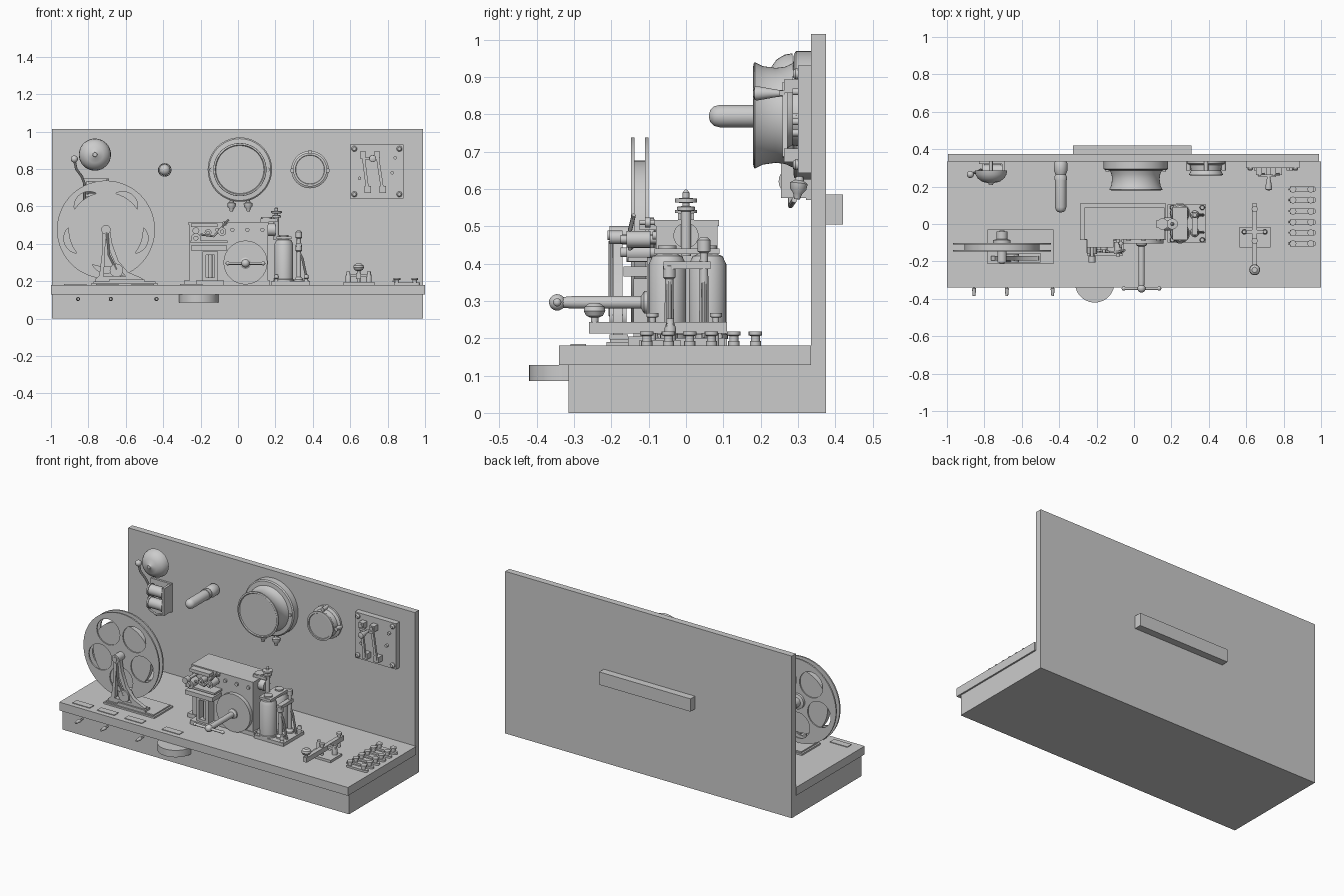
import bpy, math
from mathutils import Vector

def finish(ob, angle=35):
    bpy.ops.object.select_all(action='DESELECT')
    ob.select_set(True)
    bpy.context.view_layer.objects.active = ob
    bpy.ops.object.shade_smooth_by_angle(angle=math.radians(angle))
    return ob

def mesh_object(name, verts, faces):
    me = bpy.data.meshes.new(name)
    me.from_pydata(verts, [], faces)
    me.update()
    ob = bpy.data.objects.new(name, me)
    bpy.context.collection.objects.link(ob)
    return ob

def box(name, x0, x1, y0, y1, z0, z1):
    v = [(x, y, z) for x in (x0, x1) for y in (y0, y1) for z in (z0, z1)]
    f = [(0, 1, 3, 2), (4, 6, 7, 5), (0, 4, 5, 1), (2, 3, 7, 6), (0, 2, 6, 4), (1, 5, 7, 3)]
    return mesh_object(name, v, f)

def lathe(name, start, axis, profile, n=32):
    """Turned part: profile is (radius, distance along axis), closed by end caps."""
    q = Vector((0, 0, 1)).rotation_difference(Vector(axis).normalized())
    o = Vector(start)
    v = [o + q @ Vector((r * math.cos(2 * math.pi * i / n), r * math.sin(2 * math.pi * i / n), t))
         for r, t in profile for i in range(n)]
    f = [tuple(range(n))[::-1], tuple(range(n * (len(profile) - 1), n * len(profile)))]
    for k in range(len(profile) - 1):
        for i in range(n):
            j = (i + 1) % n
            f.append((k * n + i, k * n + j, (k + 1) * n + j, (k + 1) * n + i))
    return finish(mesh_object(name, v, f))

def rod(name, a, b, r, n=20):
    d = Vector(b) - Vector(a)
    return lathe(name, a, d, [(r, 0), (r, d.length)], n)

def ball(name, c, r, n=20, squash=1):
    prof = [(r * math.sin(math.pi * k / 10) + 1e-4, -r * squash * math.cos(math.pi * k / 10)) for k in range(11)]
    return lathe(name, c, (0, 0, 1), prof, n)

def to_mesh(ob):
    bpy.ops.object.select_all(action='DESELECT')
    ob.select_set(True)
    bpy.context.view_layer.objects.active = ob
    bpy.ops.object.convert(target='MESH')
    return finish(bpy.context.object)

def curve(name, dims, loops, closed):
    cu = bpy.data.curves.new(name, 'CURVE')
    cu.dimensions = dims
    for pts in loops:
        s = cu.splines.new('POLY')
        s.points.add(len(pts) - 1)
        for p, c in zip(s.points, pts):
            p.co = (c[0], c[1], c[2] if len(c) > 2 else 0, 1)
        s.use_cyclic_u = closed
    ob = bpy.data.objects.new(name, cu)
    bpy.context.collection.objects.link(ob)
    return ob

def plate(name, loops, y0, y1):
    """Upright plate cut from x-z outlines; later loops are holes."""
    ob = curve(name, '2D', loops, True)
    ob.data.fill_mode = 'BOTH'
    ob.data.extrude = (y1 - y0) / 2
    ob.location.y = (y0 + y1) / 2
    ob.rotation_euler.x = math.pi / 2
    return to_mesh(ob)

def wire(name, pts, r):
    ob = curve(name, '3D', [pts], False)
    ob.data.bevel_depth = r
    ob.data.bevel_resolution = 3
    ob.data.use_fill_caps = True
    return to_mesh(ob)

def circle(x, z, r, n=48):
    return [(x + r * math.cos(2 * math.pi * i / n), z + r * math.sin(2 * math.pi * i / n)) for i in range(n)]

# Desk and wall board
box("base_box", -.995, .99, -.315, .335, 0, .13)
box("table_top", -1, 1, -.34, .335, .128, .18)
box("wall_board", -.995, .99, .335, .375, 0, 1.015)
box("rear_cleat", -.325, .307, .375, .42, .505, .585)
tray = [(-.21 + .105 * math.cos(a), -.315 + .105 * math.sin(a)) for a in [math.pi * (1 + i / 24) for i in range(25)]]
n = len(tray)
finish(mesh_object("half_round_tray", [(x, y, z) for z in (.085, .128) for x, y in tray],
       [tuple(range(n))[::-1], tuple(range(n, 2 * n))] +
       [(i, (i + 1) % n, (i + 1) % n + n, i + n) for i in range(n)]))
for x in (-.855, -.68, -.435):
    lathe("front_pull", (x, -.31, .105), (0, -1, 0), [(.005, 0), (.005, .03), (.011, .035), (.007, .075)], 16)
for x in (-.87, -.70, -.51, -.25):
    box("blank_plate", x - .06, x + .06, -.31, -.268, .18, .184)

# Tape reel and its stand
RX, RZ = -.706, .476
holes = [circle(RX + .153 * math.cos(a), RZ + .153 * math.sin(a), .08, 32)
         for a in [math.radians(-90 + 72 * k) for k in range(5)]]
for y in (-.147, -.110):
    plate("reel_flange", [circle(RX, RZ, .262, 72)] + holes, y, y + .009)
rod("tape_roll", (RX, -.14, RZ), (RX, -.108, RZ), .2, 64)
rod("reel_axle", (RX, -.21, RZ), (RX, -.035, RZ), .013)
lathe("reel_hub", (RX, -.101, RZ), (0, 1, 0), [(.047, 0), (.047, .015), (.03, .02), (.03, .06)])
rod("axle_bearing", (RX, -.205, RZ), (RX, -.147, RZ), .025)
box("reel_stand_foot", -.783, -.43, -.213, -.03, .18, .19)
box("reel_stand_plinth", -.772, -.441, -.204, -.039, .19, .198)
plate("reel_stand_frame", [[(-.765, .195), (-.765, .21), (-.742, .23), (-.728, .34), (-.724, .49), (-.688, .49),
      (-.672, .40), (-.64, .31), (-.59, .25), (-.51, .215), (-.505, .195)],
      [(-.708, .43), (-.712, .33), (-.718, .225), (-.60, .225), (-.655, .29), (-.69, .37)]], -.195, -.17)
box("reel_stand_sole", -.69, -.5, -.205, -.155, .197, .21)
rod("brake_roller", (-.65, -.205, .258), (-.65, -.16, .258), .036)
wire("brake_arm", [(-.65, -.2, .26), (-.69, -.2, .34), (-.70, -.2, .46)], .007)

# Register: clockwork case
box("case_base", -.29, .17, -.085, .11, .18, .205)
box("register_case", -.26, .16, -.08, .085, .205, .505)
box("case_lid", -.264, .164, -.084, .089, .5, .517)
rod("dial_disc", (.04, -.08, .3), (.04, -.105, .3), .117, 64)
lathe("winding_shaft", (.04, -.1, .296), (0, -1, 0), [(.03, 0), (.03, .012), (.017, .02), (.017, .2), (.014, .235)])
ball("winding_hub", (.04, -.345, .296), .022)
rod("winding_bar", (-.055, -.345, .296), (.135, -.345, .296), .008)
for x in (-.055, .135):
    ball("winding_tip", (x, -.345, .296), .011, 12)
for x in (-.11, -.03, .05, .13):
    rod("case_screw", (x, -.08, .475), (x, -.09, .475), .011, 16)

# Register: paper guide and rollers
plate("guide_column", [[(-.19, .2), (-.19, .36), (-.108, .36), (-.108, .2)],
      [(-.172, .22), (-.172, .34), (-.126, .34), (-.126, .22)]], -.14, -.085)
rod("guide_spindle", (-.149, -.11, .21), (-.149, -.11, .36), .012)
box("guide_foot", -.225, -.075, -.155, -.08, .18, .205)
box("guide_shelf", -.25, -.06, -.168, -.08, .365, .392)
box("paper_rail", -.255, -.055, -.155, -.08, .405, .417)
box("upper_rail", -.25, -.11, -.125, -.08, .49, .51)
for x, z, r, y in ((-.225, .43, .026, -.17), (-.085, .465, .022, -.17), (-.16, .46, .018, -.15), (-.07, .51, .013, -.12)):
    lathe("paper_roller", (x, -.08, z), (0, -1, 0),
          [(r * .5, 0), (r * .5, .015), (r, .015), (r, -y - .09), (r * .5, -y - .09), (r * .5, -y - .075)])
rod("roller_knob", (-.225, -.17, .47), (-.225, -.205, .47), .018)
rod("knob_stem", (-.225, -.08, .47), (-.225, -.19, .47), .009)
wire("pressure_lever", [(-.2, -.14, .45), (-.13, -.15, .44), (-.085, -.15, .49), (-.05, -.14, .53)], .006)

# Register: electromagnets, posts and armature adjuster
box("coil_base", .18, .385, -.1, .105, .18, .2)
for y in (-.05, .058):
    lathe("magnet_coil", (.245, y, .198), (0, 0, 1),
          [(.054, 0), (.054, .012), (.05, .014), (.05, .2), (.04, .222), (.025, .228), (.025, .25)])
for y, h in ((-.045, .40), (.048, .47)):
    lathe("terminal_post", (.325, y, .198), (0, 0, 1), [(.024, 0), (.024, .012), (.013, .025), (.011, h - .24),
          (.017, h - .235), (.017, h - .205), (.01, h - .198)], 20)
    wire("post_brace", [(.325, y, .36), (.345, y, .32), (.37, y, .2)], .007)
box("armature_bar", .205, .285, -.085, .09, .425, .44)
box("post_bridge", .31, .34, -.06, .065, .385, .405)
for x in (.205, .365):
    for y in (-.085, .088):
        lathe("base_terminal", (x, y, .2), (0, 0, 1), [(.012, 0), (.008, .012), (.014, .016), (.01, .035)], 16)
box("adjuster_bracket", .12, .21, -.022, .022, .517, .535)
rod("adjuster_disc", (.152, 0, .535), (.152, 0, .543), .03)
lathe("adjuster_post", (.205, 0, .42), (0, 0, 1), [(.014, 0), (.014, .12), (.024, .122), (.024, .132), (.01, .134),
      (.01, .142), (.029, .144), (.029, .154), (.009, .156), (.009, .17), (.003, .178)])
rod("pivot_boss", (.15, 0, .475), (.2, 0, .475), .034)

# Telegraph key
KX = .645
box("key_base", .565, .73, -.125, -.015, .18, .195)
box("key_lever", KX - .013, KX + .013, -.26, .11, .213, .243)
box("key_yoke", .58, .71, -.052, -.033, .222, .24)
for s in (-1, 1):
    lathe("yoke_post", (KX + s * .055, -.042, .193), (0, 0, 1), [(.015, 0), (.015, .035), (.01, .05), (.01, .06)], 16)
lathe("key_knob", (KX, -.245, .243), (0, 0, 1), [(.01, 0), (.01, .012), (.022, .017), (.029, .03), (.026, .042), (.014, .051)])
for y in (.08, -.09):
    lathe("key_screw", (KX, y, .18), (0, 0, 1), [(.009, 0), (.009, .075), (.016, .077), (.016, .088)], 16)

# Terminal rows on the right of the table
for y in (-.105, -.047, .01, .068, .128, .186):
    box("terminal_strip", .835, .96, y - .015, y + .015, .18, .192)
    rod("strip_end", (.958, y, .18), (.958, y, .192), .015)
    for x in (.85, .945):
        lathe("binding_screw", (x, y, .19), (0, 0, 1), [(.012, 0), (.012, .016), (.018, .018), (.018, .028)], 16)
    rod("strip_pin", (.825, y, .2), (.85, y, .2), .005, 12)

# Wall bell with hammer and coils
lathe("bell_gong", (-.765, .285, .877), (0, -1, 0), [(.08, 0), (.086, 0), (.083, .02), (.07, .042), (.045, .06), (.015, .066), (.013, .068), (.011, .076)])
rod("gong_post", (-.765, .335, .877), (-.765, .22, .877), .01)
ball("bell_hammer", (-.875, .265, .853), .019)
wire("hammer_arm", [(-.875, .265, .85), (-.865, .27, .80), (-.835, .28, .76), (-.82, .29, .72), (-.82, .29, .60)], .007)
for z in (.70, .62):
    rod("bell_coil", (-.81, .285, z), (-.705, .285, z), .032)
    for x in (-.81, -.715):
        rod("coil_flange", (x, .285, z), (x + .01, .285, z), .037)
box("bell_yoke", -.705, -.69, .255, .335, .575, .745)
box("bell_backplate", -.83, -.69, .322, .335, .57, .75)
wire("bell_spring", [(-.82, .29, .62), (-.81, .28, .575), (-.76, .28, .555), (-.71, .29, .57)], .007)

# Wall lamp
LX, LZ = -.392, .795
lathe("lamp_socket", (LX, .335, LZ), (0, -1, 0), [(.03, 0), (.036, .01), (.036, .05), (.028, .07), (.034, .085), (.034, .1)])
lathe("lamp_bulb", (LX, .24, LZ), (0, -1, 0), [(.03, 0), (.03, .15), (.026, .165), (.016, .175), (.002, .179)])

# Large wall sounder
lathe("sounder_body", (.01, .335, .797), (0, -1, 0), [(.172, 0), (.172, .04), (.165, .046), (.14, .048), (.13, .07),
      (.127, .095), (.132, .13), (.142, .15), (.141, .153), (.132, .155), (.128, .149), (.001, .149)], 64)
for s in (-1, 1):
    lathe("sounder_terminal", (.01 + s * .043, .305, .637), (s * .04, -.12, -1),
          [(.009, 0), (.013, .015), (.024, .022), (.022, .038), (.012, .05), (.008, .065)], 16)
    rod("sounder_lug", (.01 + s * .152, .29, .797), (.01 + s * .152, .28, .797), .01, 16)

# Small wall relay
lathe("relay_body", (.385, .335, .797), (0, -1, 0), [(.1, 0), (.1, .012), (.084, .02), (.08, .05), (.09, .068),
      (.09, .074), (.078, .075), (.076, .07), (.001, .07)], 48)
for dx, dz in ((-.094, -.005), (.094, -.005), (0, .094)):
    rod("relay_ear", (.385 + dx, .335, .797 + dz), (.385 + dx, .285, .797 + dz), .012, 16)
    rod("relay_stud", (.385 + dx * .85, .295, .797 + dz * .85), (.385 + dx * 1.12, .295, .797 + dz * 1.12), .006, 12)

# Knife switch panel
box("switch_slate", .6, .885, .3, .335, .643, .93)
for x in (.622, .863):
    for z in (.665, .908):
        lathe("slate_bolt", (x, .3, z), (0, -1, 0), [(.015, 0), (.015, .006), (.009, .014)], 16)
for x0, x1 in ((.693, .668), (.773, .743)):
    for x, z in ((x0, .69), (x1, .875)):
        box("switch_clip", x - .017, x + .017, .262, .3, z - .018, z + .018)
    a, b = Vector((x0, .268, .685)), Vector((x1, .268, .885))
    d = (b - a) / (b - a).length
    w = Vector((d.z, 0, -d.x)) * .008
    plate("switch_blade", [[(p.x, p.z) for p in (a - w, a + w, b + w, b - w)]], .258, .272)
box("switch_crossbar", .665, .76, .25, .264, .85, .864)
lathe("switch_handle", (.72, .262, .856), (0, -1, 0), [(.008, 0), (.01, .02), (.019, .07), (.018, .078), (.006, .082)], 20)
for x, z in ((.825, .78), (.84, .86), (.65, .75)):
    rod("slate_contact", (x, .3, z), (x, .285, z), .009, 16)
